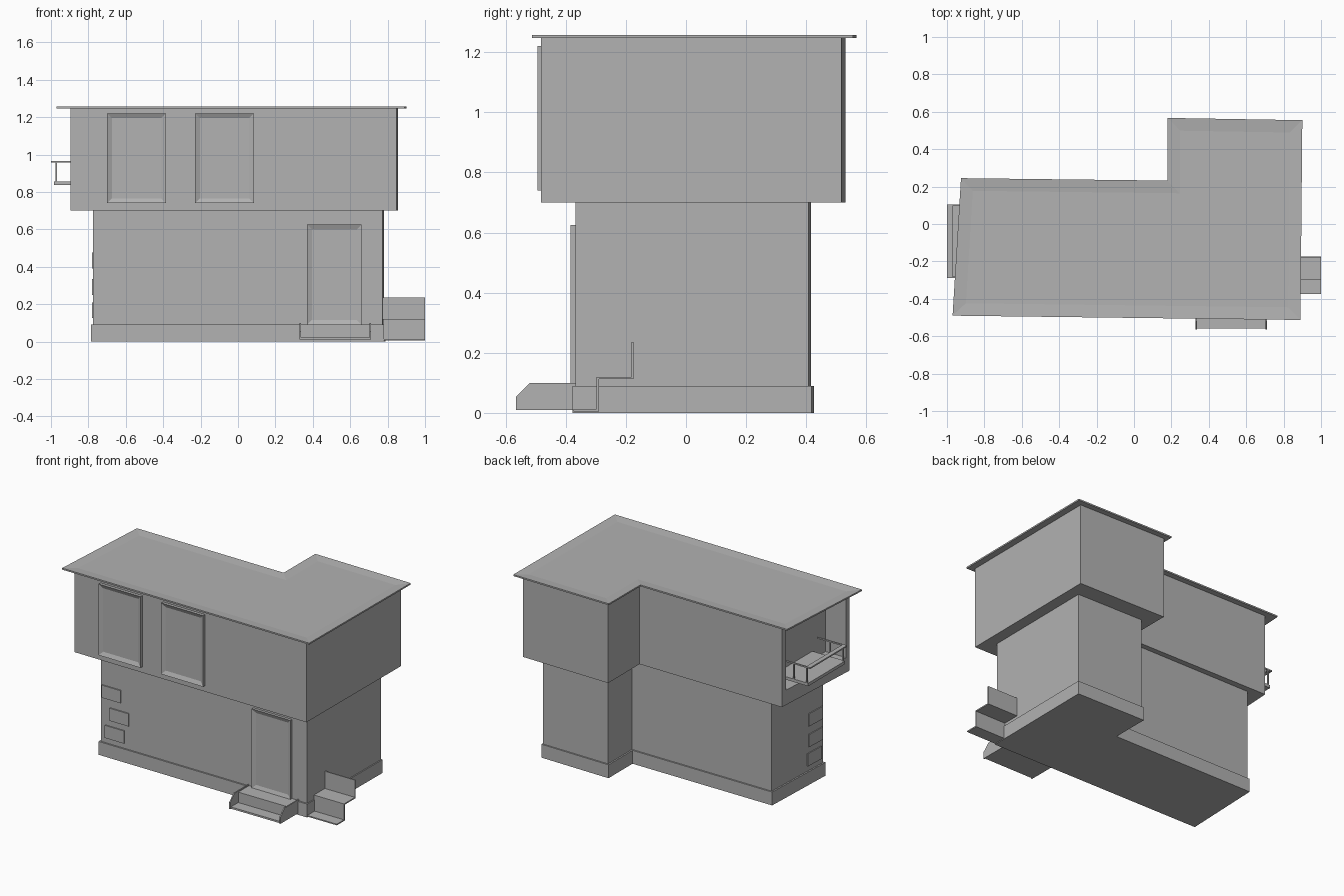
import bpy, bmesh
from mathutils import Vector

cube = bpy.data.objects.get("Cube")
if cube:
    bpy.data.objects.remove(cube, do_unlink=True)

GREY = (0.445, 0.445, 0.445, 1)
mat = bpy.data.materials.new("plain grey")
mat.use_nodes = True
mat.diffuse_color = GREY
mat.node_tree.nodes["Principled BSDF"].inputs["Base Color"].default_value = GREY


def prism(name, points, vec, inset=None):
    """Closed solid: a polygon swept along vec. inset = (facing, border, depth)."""
    bm = bmesh.new()
    face = bm.faces.new([bm.verts.new(p) for p in points])
    swept = bmesh.ops.extrude_face_region(bm, geom=[face])["geom"]
    bmesh.ops.translate(bm, vec=vec, verts=[v for v in swept if isinstance(v, bmesh.types.BMVert)])
    bmesh.ops.recalc_face_normals(bm, faces=bm.faces)
    bm.normal_update()
    if inset:
        facing, border, depth = inset
        front = max(bm.faces, key=lambda f: f.normal.dot(Vector(facing)))
        bmesh.ops.inset_region(bm, faces=[front], thickness=border, depth=-depth, use_even_offset=True)
    mesh = bpy.data.meshes.new(name)
    bm.to_mesh(mesh)
    bm.free()
    mesh.materials.append(mat)
    obj = bpy.data.objects.new(name, mesh)
    bpy.context.collection.objects.link(obj)
    return obj


def storey(name, outline, z0, z1, inset=None):
    return prism(name, [(x, y, z0) for x, y in outline], (0, 0, z1 - z0), inset)


def box(name, x0, x1, y0, y1, z0, z1):
    return storey(name, [(x0, y0), (x1, y0), (x1, y1), (x0, y1)], z0, z1)


def plate(name, p, q, t0, t1, z0, z1, out, border=0, depth=0):
    """Plate on the wall from p to q, between distances t0 and t1 along it."""
    p, q = Vector(p), Vector(q)
    d = (q - p).normalized()
    n = Vector((d.y, -d.x))
    a, b = p + d * t0 - n * 0.01, p + d * t1 - n * 0.01
    pts = [(a.x, a.y, z0), (b.x, b.y, z0), (b.x, b.y, z1), (a.x, a.y, z1)]
    inset = ((n.x, n.y, 0), border, depth) if border else None
    return prism(name, pts, (n.x * (out + 0.01), n.y * (out + 0.01), 0), inset)


# Slightly skewed L-shaped outlines, counter-clockwise from the front -x corner
roof = [(-0.97, -0.49), (0.89, -0.513), (0.90, 0.555), (0.18, 0.567), (0.178, 0.232), (-0.925, 0.245)]
upper = [(-0.895, -0.463), (0.848, -0.482), (0.855, 0.518), (0.21, 0.53), (0.21, 0.195), (-0.86, 0.207)]
lower = [(-0.775, -0.355), (0.773, -0.367), (0.78, 0.408), (0.29, 0.416), (0.29, 0.16), (-0.755, 0.165)]
base = [(-0.785, -0.365), (0.78, -0.377), (0.788, 0.417), (0.28, 0.426), (0.28, 0.17), (-0.765, 0.175)]

# Main volumes
storey("base_plinth", base, 0, 0.09)
storey("lower_storey", lower, 0.09, 0.70)
upper_obj = storey("upper_storey", upper, 0.70, 1.247)
storey("roof", roof, 1.247, 1.257, ((0, 0, 1), 0.067, 0.006))

# Recessed loggia in the -x end
cutter = box("loggia_cutter", -1.2, -0.74, -0.43, 0.165, 0.80, 1.215)
cutter.hide_render = True
cutter.hide_viewport = True
cut = upper_obj.modifiers.new("loggia", 'BOOLEAN')
cut.operation = 'DIFFERENCE'
cut.solver = 'EXACT'
cut.object = cutter

# Balcony floor, rails and posts
Y0, Y1 = -0.29, 0.105
box("balcony_floor", -0.985, -0.74, Y0, Y1, 0.836, 0.856)
box("balcony_front_rail", -1.0, -0.97, Y0, Y1, 0.956, 0.965)
for side, y in (("right", Y0), ("left", Y1 - 0.009)):
    box("balcony_rail_" + side, -0.98, -0.78, y, y + 0.009, 0.956, 0.965)
    for i, x in enumerate((-0.977, -0.88)):
        box(f"balcony_post_{side}_{i}", x, x + 0.008, y, y + 0.009, 0.85, 0.96)

# Windows and door
for i, t in enumerate((0.195, 0.665)):
    plate(f"window_{i}", upper[0], upper[1], t, t + 0.315, 0.74, 1.22, 0.02, 0.026, 0.012)
plate("door", lower[0], lower[1], 1.145, 1.435, 0.09, 0.625, 0.018, 0.025, 0.01)

# Exposed bricks near the -x front corner
end = (Vector(lower[0]) - Vector(lower[5])).length
for i, (t, z) in enumerate(((0.035, 0.125), (0.07, 0.25), (0.01, 0.39))):
    plate(f"front_brick_{i}", lower[0], lower[1], t, t + 0.143, z, z + 0.085, 0.008)
    s = 0.01 + (0.012 if i == 0 else 0)
    plate(f"end_brick_{i}", lower[5], lower[0], end - s - 0.14, end - s, z, z + 0.085, 0.006)

# Front entrance steps with chamfered cheeks
cheek = [(-0.565, 0.01), (-0.565, 0.055), (-0.52, 0.10), (-0.365, 0.10), (-0.365, 0.01)]
for side, x in (("right", 0.33), ("left", 0.704)):
    prism("step_cheek_" + side, [(x, y, z) for y, z in cheek], (0.008, 0, 0))
box("entrance_bottom_step", 0.335, 0.707, -0.558, -0.365, 0.01, 0.022)
box("entrance_platform", 0.335, 0.707, -0.48, -0.365, 0.02, 0.092)

# Folded sheet steps on the +x side
T = 0.008
box("side_step_bottom", 0.775, 1.0, -0.375, -0.29, 0.005, 0.005 + T)
box("side_step_riser", 0.775, 1.0, -0.298, -0.298 + T, 0.005, 0.12)
box("side_step_tread", 0.775, 1.0, -0.298, -0.174, 0.112, 0.112 + T)
box("side_step_back", 0.775, 1.0, -0.182, -0.182 + T, 0.112, 0.236)
